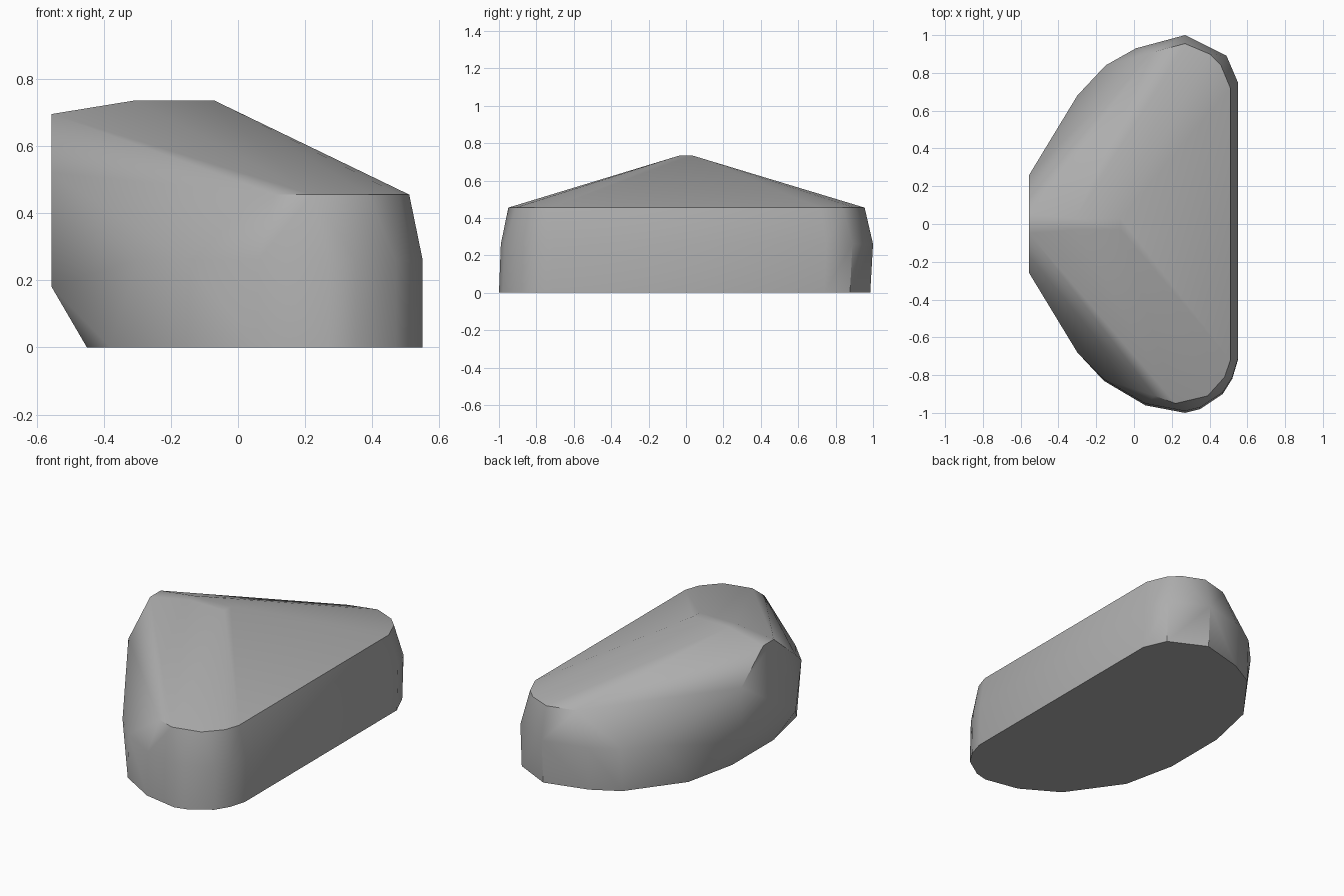
import bpy
import bmesh

# Remove the default cube only
default_cube = bpy.data.objects.get("Cube")
if default_cube:
    bpy.data.objects.remove(default_cube, do_unlink=True)


def make_material(name, color):
    material = bpy.data.materials.new(name)
    material.use_nodes = True
    material.diffuse_color = color
    material.node_tree.nodes["Principled BSDF"].inputs["Base Color"].default_value = color
    return material


def at_height(outline, z, inset=1.0):
    """Lift a flat outline to a height, optionally pulling its ends inward."""
    return [(x, y * inset, z) for x, y in outline]


def both_sides(points):
    """Repeat points on the front and the back of the stone."""
    return [(x, y * side, z) for x, y, z in points for side in (-1, 1)]


def hull_object(name, points, material, smooth_angle):
    """Chisel a solid stone as the convex hull of its corner points."""
    bm = bmesh.new()
    for point in points:
        bm.verts.new(point)
    hull = bmesh.ops.convex_hull(bm, input=bm.verts)
    unused = {g for g in hull["geom_interior"] + hull["geom_unused"]
              if isinstance(g, bmesh.types.BMVert)}
    bmesh.ops.delete(bm, geom=list(unused), context="VERTS")
    bmesh.ops.recalc_face_normals(bm, faces=bm.faces)
    # Merge nearly coplanar triangles into broad chiselled facets
    bmesh.ops.dissolve_limit(bm, angle_limit=0.02, verts=bm.verts, edges=bm.edges)
    mesh = bpy.data.meshes.new(name)
    bm.to_mesh(mesh)
    bm.free()
    mesh.materials.append(material)
    stone = bpy.data.objects.new(name, mesh)
    bpy.context.collection.objects.link(stone)
    bpy.ops.object.select_all(action="DESELECT")
    stone.select_set(True)
    bpy.context.view_layer.objects.active = stone
    bpy.ops.object.shade_smooth_by_angle(angle=smooth_angle)
    return stone


# Rounded ends of the waist, and the smaller rim above them
front_waist = [(.55, -.72), (.52, -.82), (.47, -.9), (.35, -.98),
               (.27, -1), (.06, -.96), (-.16, -.83)]
back_waist = [(.55, .75), (.49, .89), (.27, 1), (.01, .93), (-.15, .84)]
front_rim = [(.51, -.72), (.48, -.81), (.39, -.91), (.22, -.95), (.11, -.91)]
back_rim = [(.51, .72), (.46, .84), (.4, .9), (.27, .955), (.1, .91)]

corners = at_height(front_waist, 0) + at_height(back_waist, 0, .985)
corners += at_height(front_waist, .26, .99) + at_height(back_waist, .26)
corners += at_height(front_rim + back_rim, .455)

# Undercut narrow side and its steep face
corners += both_sides([(-.45, .2, 0), (-.38, .52, 0), (-.3, .68, .26),
                       (-.555, .26, .18), (-.555, .26, .52)])

# Rounded ridge along the top
corners += both_sides([(-.07, .03, .735), (-.31, .03, .735), (-.555, .05, .695)])

stone_grey = make_material("stone_grey", (.42, .42, .42, 1))
hull_object("boulder", corners, stone_grey, .66)
